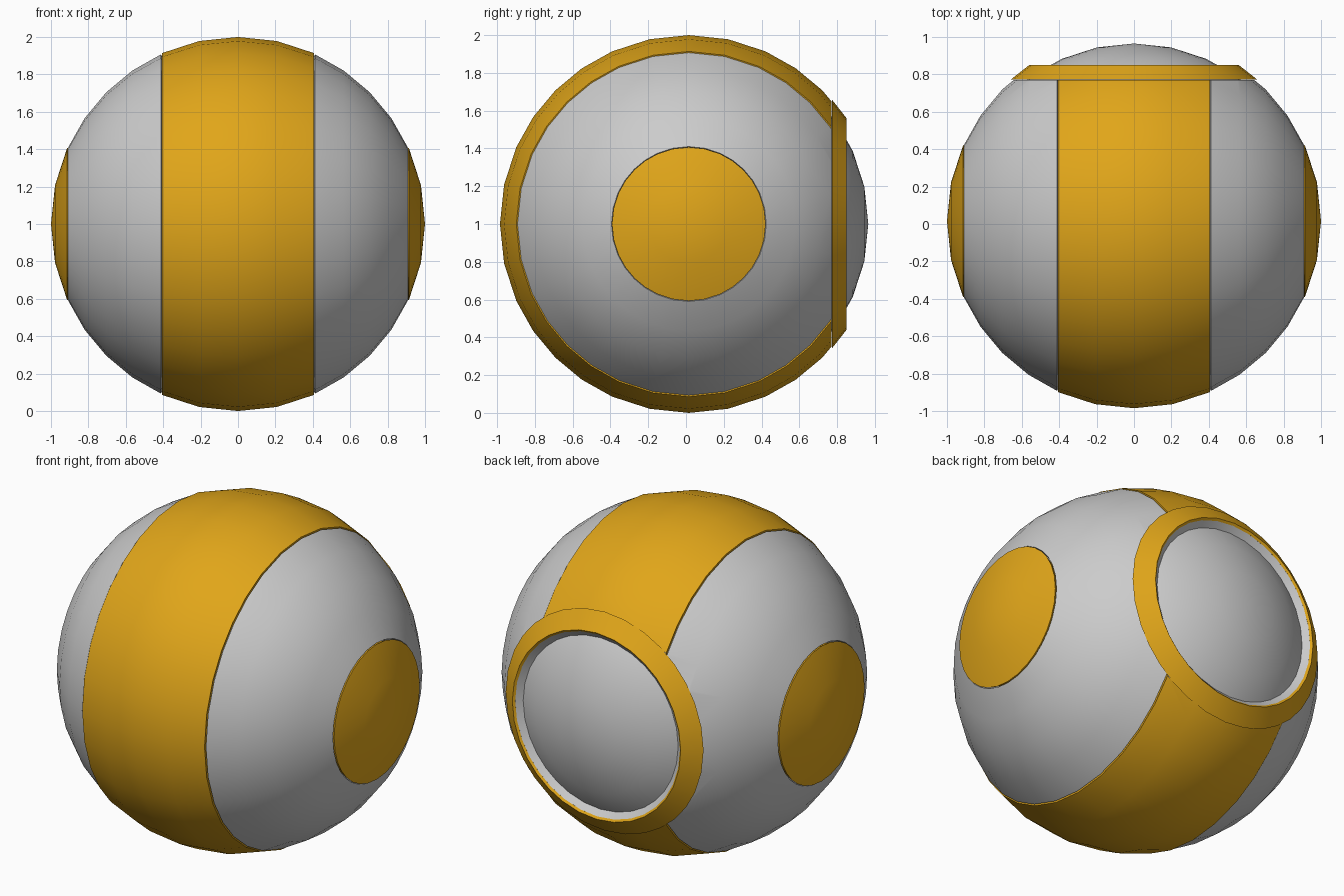
import bpy, bmesh
from math import sin, cos, radians
from mathutils import Vector

if "Cube" in bpy.data.objects:
    bpy.data.objects.remove(bpy.data.objects["Cube"])

CENTRE = Vector((0, 0.015, 1))
CUT_Y = 0.755          # where the shell stops at the back opening
STEPS = (-34.5, -24, -12, 0, 12, 24, 34.5, 45)
SPIN = [radians(q * 90 + a) for q in range(4) for a in STEPS]

gold = bpy.data.materials.new("gold")
gold.diffuse_color = (0.75, 0.38, 0.01, 1)
gold.use_nodes = True
gold.node_tree.nodes["Principled BSDF"].inputs["Base Color"].default_value = gold.diffuse_color


def arc(radius, degrees):
    """Profile points (distance along axis, distance from axis)."""
    return [(radius * cos(radians(a)), radius * sin(radians(a))) for a in degrees]


def lathe(name, profile, axis="X", sign=1, mat=None, cut=False, closed=False):
    """Spin a profile about an axis through the ball's centre."""
    bm = bmesh.new()
    rings = []
    for h, r in profile:
        h *= sign
        angles = SPIN if r > 1e-4 else [0]
        rings.append([bm.verts.new((h, r * cos(t), r * sin(t)) if axis == "X"
                                   else (r * cos(t), h, r * sin(t))) for t in angles])
    pairs = list(zip(rings, rings[1:]))
    if closed:
        pairs.append((rings[-1], rings[0]))
    n = len(SPIN)
    for a, b in pairs:
        for i in range(n):
            j = (i + 1) % n
            quad = [a[i % len(a)], a[j % len(a)], b[j % len(b)], b[i % len(b)]]
            bm.faces.new(list(dict.fromkeys(quad)))
    bmesh.ops.recalc_face_normals(bm, faces=bm.faces)
    if cut:
        bmesh.ops.bisect_plane(bm, geom=bm.verts[:] + bm.edges[:] + bm.faces[:],
                               plane_co=(0, CUT_Y, 0), plane_no=(0, 1, 0), clear_outer=True)
    # keep open shells facing outwards
    if sum(f.normal.dot(f.calc_center_median()) * f.calc_area() for f in bm.faces) < 0:
        bmesh.ops.reverse_faces(bm, faces=bm.faces)
    me = bpy.data.meshes.new(name)
    bm.to_mesh(me)
    bm.free()
    ob = bpy.data.objects.new(name, me)
    bpy.context.collection.objects.link(ob)
    ob.location = CENTRE
    if mat:
        me.materials.append(mat)
    bpy.ops.object.select_all(action="DESELECT")
    ob.select_set(True)
    bpy.context.view_layer.objects.active = ob
    bpy.ops.object.shade_smooth_by_angle(angle=radians(30))
    return ob


# Inner ball, seen through the back opening
core = [(0.95, 0)] + arc(0.95, (12, 24, 34.5, 45, 55.5, 66, 78, 90, 102, 114, 124.5, 135,
                                145.5, 156, 168)) + [(-0.95, 0)]
lathe("inner_ball", core, axis="Y")

# Central gold band with turned-in rims
band = arc(0.95, (66,)) + arc(1.0, (66, 78, 90, 102, 114)) + arc(0.95, (114,))
lathe("centre_band", band, mat=gold, cut=True)

# Grey side shells and gold side caps
shell = arc(0.95, (24.3,)) + arc(0.996, (24.3, 34.5, 45, 55.5, 65.6)) + arc(0.95, (65.6,))
cap = [(1.0, 0)] + arc(1.0, (12, 24)) + arc(0.95, (24,))
for side, sign in (("left", -1), ("right", 1)):
    lathe(side + "_shell", shell, sign=sign, cut=True)
    lathe(side + "_cap", cap, sign=sign, mat=gold)

# Back opening: gold ring and grey inner bezel
lathe("back_ring", [(0.758, 0.658), (0.835, 0.56), (0.825, 0.548), (0.758, 0.585)],
      axis="Y", mat=gold, closed=True)
lathe("back_bezel", [(0.826, 0.55), (0.795, 0.515), (0.76, 0.56)], axis="Y", closed=True)
